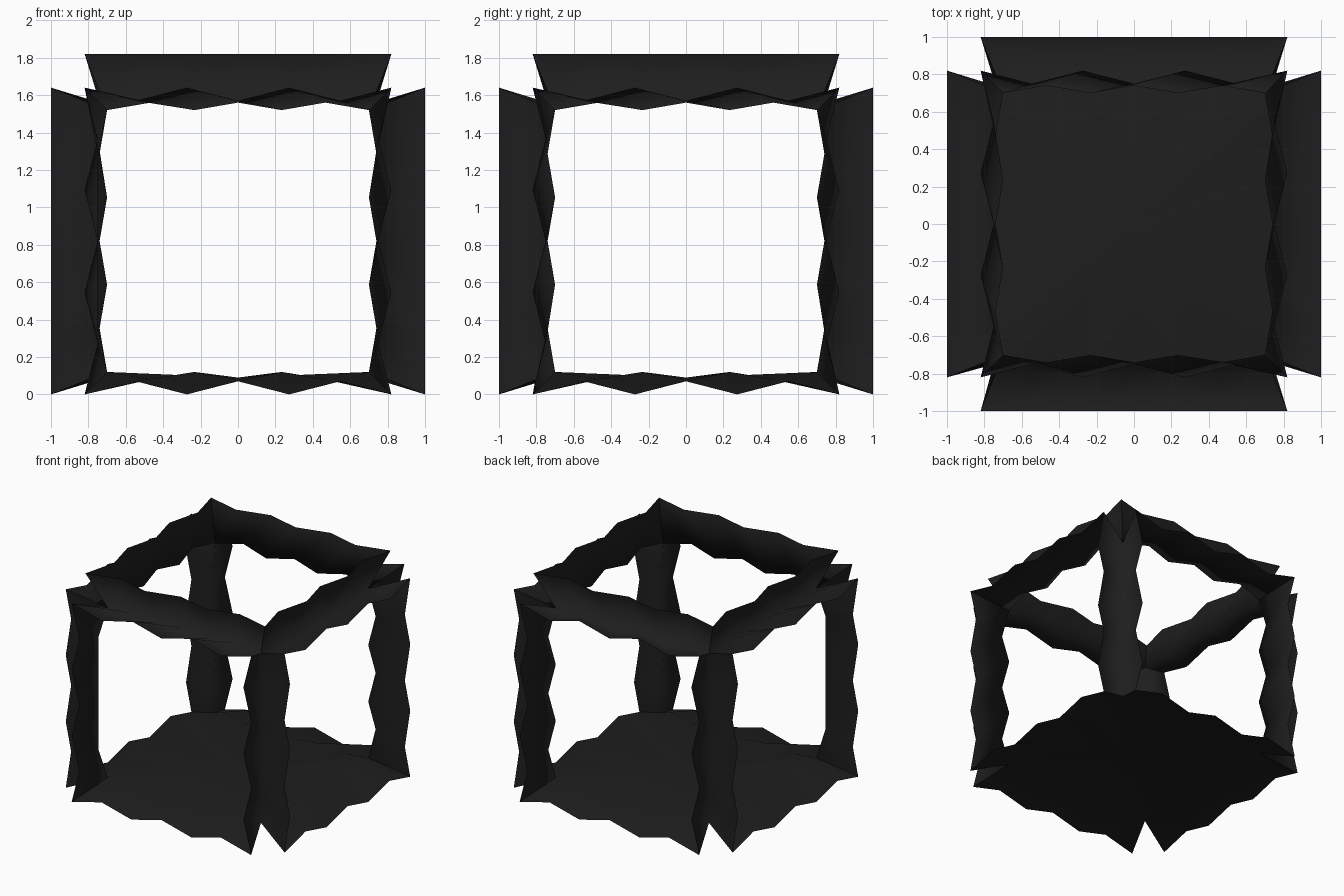
import bpy, bmesh
from mathutils import Vector

if "Cube" in bpy.data.objects:
    bpy.data.objects.remove(bpy.data.objects["Cube"])

TIP, DIP, INNER, MID = 0.82, 0.75, 0.70, 0.74   # distances from the cube centre
CZ = 0.82                                       # height of the cube centre
N = 6                                           # zigzag segments per edge

black = bpy.data.materials.new("charcoal black")
black.diffuse_color = (0.013, 0.013, 0.013, 1)
black.use_nodes = True
black.node_tree.nodes["Principled BSDF"].inputs["Base Color"].default_value = black.diffuse_color


def finish(name, bm, outward):
    """Turn the faces to the outside and make a smooth object."""
    bm.normal_update()
    for f in bm.faces:
        if f.normal.dot(outward) < 0:
            f.normal_flip()
        f.smooth = True
    me = bpy.data.meshes.new(name)
    bm.to_mesh(me)
    bm.free()
    ob = bpy.data.objects.new(name, me)
    bpy.context.collection.objects.link(ob)
    me.materials.append(black)
    ob.location.z = CZ
    return ob


def beam(name, axis, si, sj, straight=False):
    """Jagged V-shaped shell running along one cube edge, open to the outside."""
    i, j = [a for a in range(3) if a != axis]
    bm = bmesh.new()

    def vert(a, b, t):
        co = [0, 0, 0]
        co[i], co[j], co[axis] = a * si, b * sj, t
        return bm.verts.new(co)

    rows = []
    for k in range(N + 1):
        t = TIP * (2 * k / N - 1)
        out = DIP if k % 2 else TIP
        inn = MID if k % 2 else INNER
        if straight and 0 < k < N:
            inn = 0.75
        rows.append((vert(1, out, t), vert(inn, inn, t * INNER / TIP), vert(out, 1, t)))
    for r, s in zip(rows, rows[1:]):
        for a in (0, 1):
            bm.faces.new((r[a], r[a + 1], s[a + 1], s[a]))
    out_dir = Vector((0, 0, 0))
    out_dir[i], out_dir[j] = si, sj
    finish(name, bm, out_dir)


# four corner posts
for sx, nx in ((-1, "left"), (1, "right")):
    for sy, ny in ((-1, "front"), (1, "back")):
        beam(f"{ny}_{nx}_post", 2, sx, sy, straight=(sx < 0 and sy < 0))

# four top beams
for s, nx, ny in ((-1, "left", "front"), (1, "right", "back")):
    beam(f"top_{nx}_beam", 1, s, 1)
    beam(f"top_{ny}_beam", 0, s, 1)

# floor sheet with a jagged, drooping rim, notched at the corners
bm = bmesh.new()
outer, inner = [], []
for dx, dy in ((0, -1), (1, 0), (0, 1), (-1, 0)):
    for k in range(N + 1):
        t = TIP * (2 * k / N - 1)
        odd = k % 2
        u = t * INNER / TIP
        d = MID if odd else INNER
        outer.append(bm.verts.new((dx - dy * t, dy + dx * t, -DIP if odd else -TIP)))
        if k < N:
            inner.append((bm.verts.new((dx * d - dy * u, dy * d + dx * u, -d)), len(outer) - 1))
centre = bm.verts.new((0, 0, -0.73))
for q, (a, oa) in enumerate(inner):
    b = inner[(q + 1) % len(inner)][0]
    bm.faces.new((outer[oa], outer[oa + 1], b, a))       # rim
    bm.faces.new((a, b, centre))                         # middle
finish("floor", bm, Vector((0, 0, 1)))
